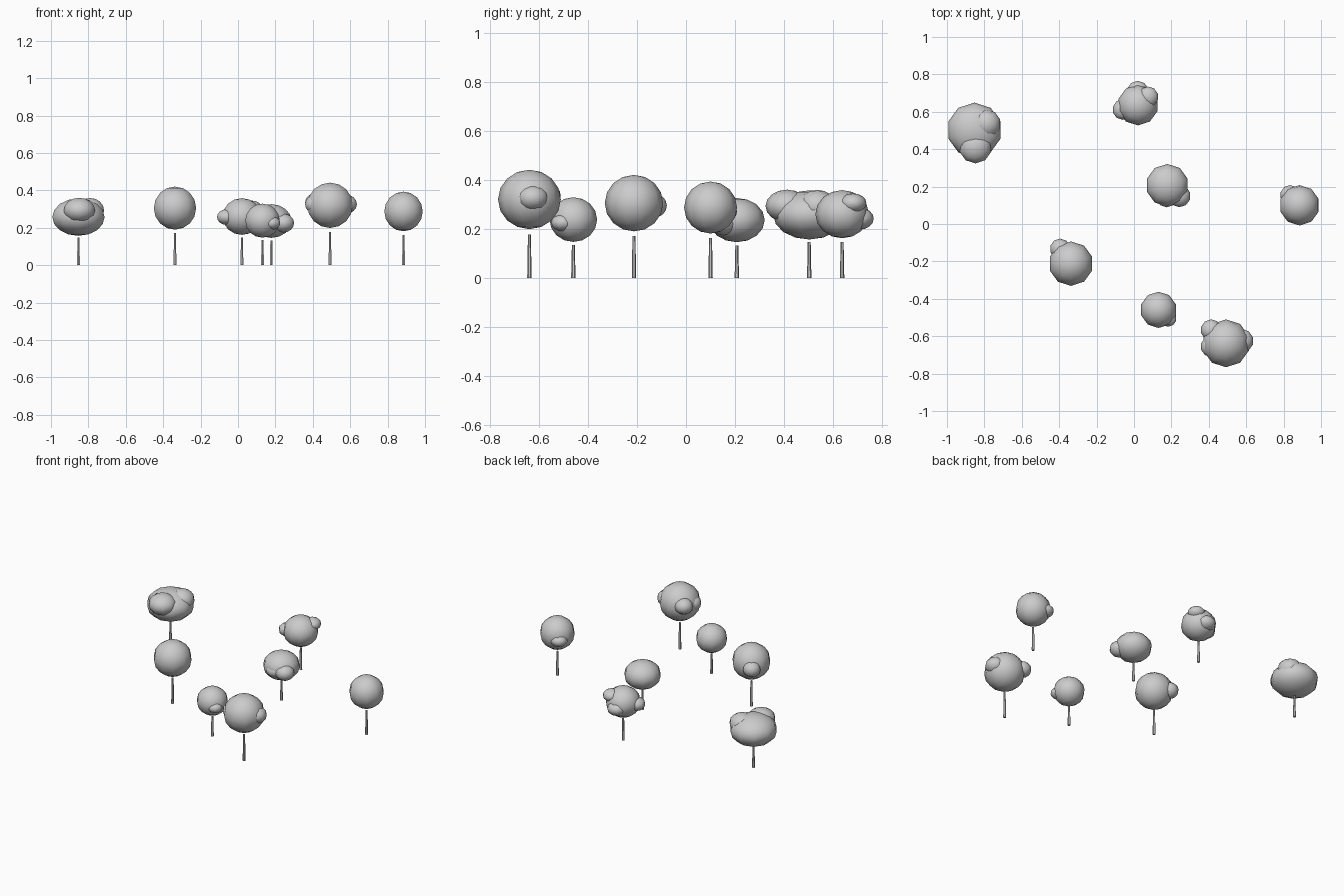
import bpy


def blob(name, x, y, z, r, rz):
    # faceted leaf ball, flattened in z
    bpy.ops.mesh.primitive_uv_sphere_add(segments=10, ring_count=8, radius=1, location=(x, y, z))
    o = bpy.context.object
    o.name = name
    o.scale = (r, r, rz)
    bpy.ops.object.shade_smooth()


def trunk(name, x, y, h):
    # thin tapered trunk that stops just under the crown
    bpy.ops.mesh.primitive_cone_add(vertices=6, radius1=0.009, radius2=0.006, depth=h, location=(x, y, h / 2))
    o = bpy.context.object
    o.name = name
    bpy.ops.object.shade_smooth_by_angle()


# each tree: trunk x, y, height; crown z, radius, z radius; leaf clumps (x, y, z, r, rz)
trees = [
    (-0.853, 0.502, 0.147, 0.257, 0.147, 0.100,
     [(-0.848, 0.412, 0.293, 0.088, 0.067), (-0.79, 0.535, 0.292, 0.078, 0.067)]),
    (-0.337, -0.212, 0.172, 0.305, 0.119, 0.115,
     [(-0.395, -0.133, 0.295, 0.055, 0.05)]),
    (0.021, 0.636, 0.147, 0.260, 0.109, 0.098,
     [(-0.06, 0.612, 0.257, 0.055, 0.042), (0.02, 0.705, 0.242, 0.06, 0.045),
      (0.075, 0.68, 0.305, 0.055, 0.04)]),
    (0.178, 0.207, 0.132, 0.236, 0.114, 0.090,
     [(0.243, 0.15, 0.225, 0.06, 0.05), (0.175, 0.147, 0.225, 0.058, 0.045)]),
    (0.492, -0.638, 0.178, 0.320, 0.128, 0.121,
     [(0.413, -0.567, 0.335, 0.057, 0.05), (0.575, -0.625, 0.326, 0.064, 0.052),
      (0.412, -0.655, 0.325, 0.056, 0.05)]),
    (0.885, 0.100, 0.162, 0.287, 0.108, 0.106,
     [(0.835, 0.155, 0.270, 0.053, 0.04)]),
    (0.131, -0.459, 0.134, 0.238, 0.097, 0.091,
     [(0.182, -0.503, 0.225, 0.046, 0.035)]),
]

for i, (x, y, h, z, r, rz, clumps) in enumerate(trees, 1):
    trunk(f"tree_{i}_trunk", x, y, h)
    blob(f"tree_{i}_crown", x, y, z, r, rz)
    for j, c in enumerate(clumps, 1):
        blob(f"tree_{i}_leaf_clump_{j}", *c)
